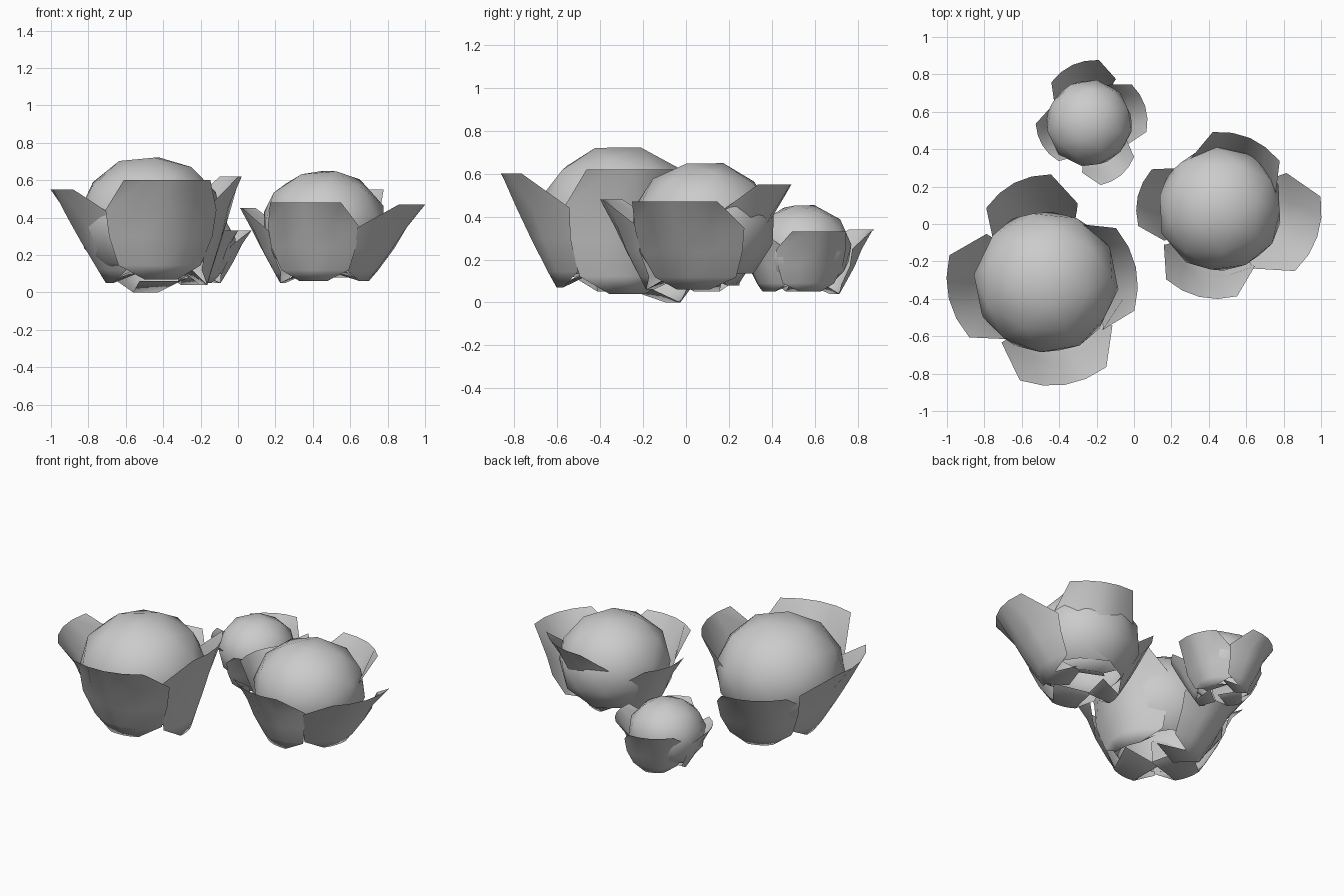
import bpy, bmesh
from mathutils import Vector, Matrix

cube = bpy.data.objects.get("Cube")
if cube:
    bpy.data.objects.remove(cube, do_unlink=True)

grey = bpy.data.materials.new("plain_grey")
grey.use_nodes = True
grey.diffuse_color = (0.6, 0.6, 0.6, 1)
grey.node_tree.nodes["Principled BSDF"].inputs["Base Color"].default_value = grey.diffuse_color


def finish(bm, name):
    mesh = bpy.data.meshes.new(name)
    bm.normal_update()
    bm.to_mesh(mesh)
    bm.free()
    mesh.materials.append(grey)
    for poly in mesh.polygons:
        poly.use_smooth = True
    obj = bpy.data.objects.new(name, mesh)
    bpy.context.collection.objects.link(obj)


def make_ball(name, centre, radius, turn):
    # Slightly flattened ball, open underneath where the leaves meet
    bm = bmesh.new()
    place = (Matrix.Translation(centre) @ Matrix.Diagonal((1, 1, 0.9, 1))
             @ Matrix.Rotation(turn, 4, "Z") @ Matrix.Rotation(0.3, 4, "X"))
    bmesh.ops.create_icosphere(bm, subdivisions=2, radius=radius, matrix=place)
    cut = Vector(centre) - Vector((0, 0, radius * 0.65))
    bmesh.ops.bisect_plane(bm, geom=bm.verts[:] + bm.edges[:] + bm.faces[:],
                           plane_co=cut, plane_no=(0, 0, 1), clear_inner=True)
    finish(bm, name)


# Leaf rows from tucked tail to rim: outward, up, half width, inward curl of the sides
ROWS = [(-0.6, 0.14, 0.5, 0), (0, 0, 0.3, 0.05), (0.17, 0.14, 0.74, 0.36),
        (0.47, 0.43, 0.93, 0.48), (0.73, 0.7, 1, 0.68), (1, 1, 0.78, 0.2)]
COLUMNS = [-1, -0.5, 0, 0.5, 1]


def make_leaf(name, base, tip, width):
    base, tip = Vector(base), Vector(tip)
    reach = Vector((tip.x - base.x, tip.y - base.y, 0))
    rise = Vector((0, 0, tip.z - base.z))
    out = reach.normalized()
    side = Vector((-out.y, out.x, 0))
    bm = bmesh.new()
    grid = []
    for outward, up, half, curl in ROWS:
        middle = base + reach * outward + rise * up
        grid.append([bm.verts.new(middle + side * (u * half * width) - out * (curl * u * u * width))
                     for u in COLUMNS])
    for low, high in zip(grid, grid[1:]):
        for i in range(len(COLUMNS) - 1):
            bm.faces.new((low[i], low[i + 1], high[i + 1], high[i]))
    finish(bm, name)


# Each bud: ball centre, radius, turn, then leaves as base, tip, half width
BUDS = {
    "large": ((-0.47, -0.31, 0.385), 0.39, 0.2, {
        "left": ((-0.70, -0.33, 0.05), (-0.99, -0.40, 0.55), 0.29),
        "front": ((-0.41, -0.60, 0.07), (-0.37, -0.86, 0.60), 0.30),
        "right": ((-0.17, -0.27, 0.04), (0.01, -0.23, 0.62), 0.29),
        "back": ((-0.50, -0.05, 0.0), (-0.64, 0.22, 0.43), 0.25)}),
    "medium": ((0.46, 0.08, 0.355), 0.34, 0.7, {
        "left": ((0.23, 0.10, 0.05), (0.02, 0.15, 0.45), 0.2),
        "front": ((0.40, -0.18, 0.06), (0.35, -0.39, 0.48), 0.25),
        "right": ((0.69, 0.03, 0.06), (0.98, -0.07, 0.47), 0.27),
        "back": ((0.52, 0.23, 0.08), (0.62, 0.46, 0.55), 0.25)}),
    "small": ((-0.24, 0.54, 0.25), 0.235, 1.1, {
        "left": ((-0.36, 0.50, 0.05), (-0.49, 0.42, 0.31), 0.15),
        "front": ((-0.17, 0.38, 0.05), (-0.07, 0.26, 0.33), 0.15),
        "right": ((-0.10, 0.58, 0.05), (0.06, 0.63, 0.33), 0.17),
        "back": ((-0.26, 0.70, 0.04), (-0.33, 0.85, 0.34), 0.18)}),
}

for size, (centre, radius, turn, leaves) in BUDS.items():
    make_ball(size + "_ball", centre, radius, turn)
    for place, spec in leaves.items():
        make_leaf(size + "_" + place + "_leaf", *spec)
